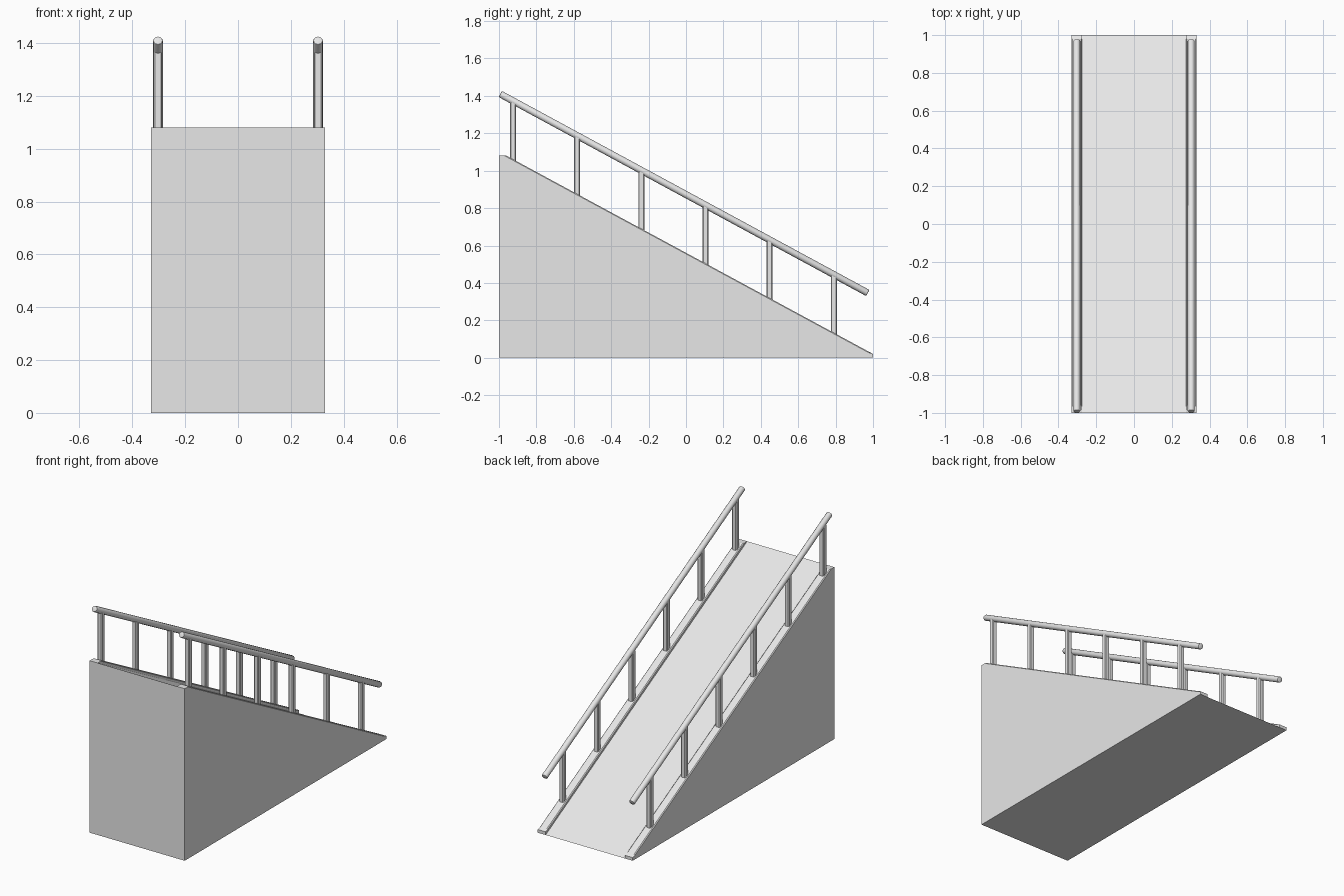
import bpy
import bmesh
from mathutils import Vector

cube = bpy.data.objects.get("Cube")
if cube:
    bpy.data.objects.remove(cube, do_unlink=True)

grey = bpy.data.materials.new("light_grey")
grey.use_nodes = True
GREY = (0.8, 0.8, 0.8, 1)
grey.diffuse_color = GREY
grey.node_tree.nodes["Principled BSDF"].inputs["Base Color"].default_value = GREY

HEIGHT, HALF_WIDTH, RAIL_X = 1.08, 0.33, 0.303
SLOPE = -HEIGHT / 2


def ramp_z(y):
    return SLOPE * (y - 1)


def finish(bm, name):
    bmesh.ops.recalc_face_normals(bm, faces=bm.faces)
    mesh = bpy.data.meshes.new(name)
    bm.to_mesh(mesh)
    bm.free()
    mesh.materials.append(grey)
    obj = bpy.data.objects.new(name, mesh)
    bpy.context.collection.objects.link(obj)
    return obj


def prism(profile, x0, x1):
    """Extrude a side profile of (y, z) points across x."""
    bm = bmesh.new()
    face = bm.faces.new([bm.verts.new((x0, y, z)) for y, z in profile])
    out = bmesh.ops.extrude_face_region(bm, geom=[face])
    verts = [v for v in out["geom"] if isinstance(v, bmesh.types.BMVert)]
    bmesh.ops.translate(bm, verts=verts, vec=(x1 - x0, 0, 0))
    return bm


def make_curb(name, side):
    profile = [(-1, HEIGHT), (-0.96, HEIGHT), (0.98, 0.031), (1, 0.02), (1, 0)]
    bm = prism(profile, side * 0.275, side * HALF_WIDTH)
    # Soften only the two long top edges
    edges = []
    for e in bm.edges:
        mid = (e.verts[0].co + e.verts[1].co) / 2
        if e.calc_length() > 1 and mid.z > ramp_z(mid.y) + 0.01:
            edges.append(e)
    bmesh.ops.bevel(bm, geom=edges, offset=0.005, segments=1, affect='EDGES')
    finish(bm, name)


def make_post(name, x, y):
    size = 0.032
    bottom, top = ramp_z(y) - 0.005, ramp_z(y) + 0.325
    bm = bmesh.new()
    bmesh.ops.create_cube(bm, size=1)
    bmesh.ops.scale(bm, verts=bm.verts, vec=(size, size, top - bottom))
    bmesh.ops.translate(bm, verts=bm.verts, vec=(x, y, (top + bottom) / 2))
    upright = [e for e in bm.edges
               if abs(e.verts[0].co.z - e.verts[1].co.z) > 0.1]
    bmesh.ops.bevel(bm, geom=upright, offset=0.005, segments=1, affect='EDGES')
    finish(bm, name)


def make_rail(name, x):
    start, end = Vector((x, -0.993, 1.41)), Vector((x, 0.972, 0.346))
    axis = end - start
    bm = bmesh.new()
    bmesh.ops.create_cone(bm, cap_ends=True, segments=12, radius1=0.0185,
                          radius2=0.0185, depth=axis.length)
    rims = [e for e in bm.edges if e.calc_length() < 0.1]
    bmesh.ops.bevel(bm, geom=rims, offset=0.005, segments=2,
                    profile=0.5, affect='EDGES')
    obj = finish(bm, name)
    obj.location = (start + end) / 2
    obj.rotation_euler = axis.to_track_quat('Z', 'Y').to_euler()
    bpy.ops.object.select_all(action='DESELECT')
    obj.select_set(True)
    bpy.context.view_layer.objects.active = obj
    bpy.ops.object.shade_smooth_by_angle()


# Solid wedge
finish(prism([(-1, 0), (1, 0), (-1, HEIGHT)], -HALF_WIDTH, HALF_WIDTH), "ramp_body")

# Curb, posts and handrail on each side
for label, side in (("left", 1), ("right", -1)):
    make_curb(f"{label}_curb", side)
    make_rail(f"{label}_handrail", side * RAIL_X)
    for i in range(6):
        make_post(f"{label}_post_{i + 1}", side * RAIL_X, -0.925 + i * 0.343)
